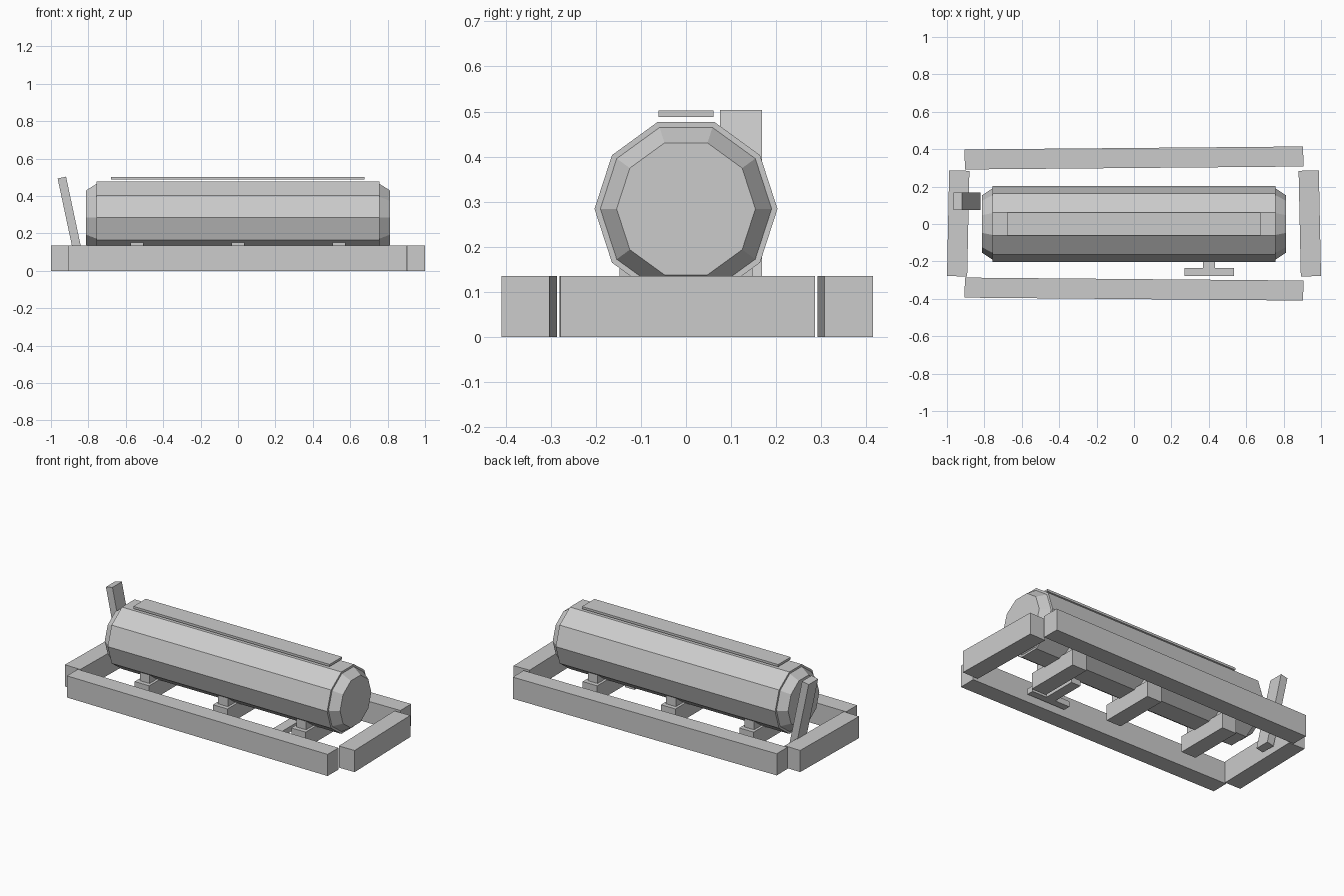
import bpy, bmesh, math
from mathutils import Matrix

if "Cube" in bpy.data.objects:
    bpy.data.objects.remove(bpy.data.objects["Cube"])

grey = bpy.data.materials.new("plain grey")
grey.diffuse_color = (0.6, 0.6, 0.6, 1)
grey.use_nodes = True
grey.node_tree.nodes["Principled BSDF"].inputs["Base Color"].default_value = grey.diffuse_color


def finish(name, bm):
    bmesh.ops.recalc_face_normals(bm, faces=bm.faces)
    me = bpy.data.meshes.new(name)
    bm.to_mesh(me)
    bm.free()
    me.materials.append(grey)
    ob = bpy.data.objects.new(name, me)
    bpy.context.collection.objects.link(ob)
    return ob


def box(name, centre, size, rot=(0, 0, 0)):
    bm = bmesh.new()
    bmesh.ops.create_cube(bm, size=1, matrix=Matrix.Diagonal((*size, 1)))
    ob = finish(name, bm)
    ob.location = centre
    ob.rotation_euler = [math.radians(a) for a in rot]
    return ob


def drum(name, stations, z=0.284, sides=10):
    """Ten-sided solid along x from (x, radius) stations."""
    bm = bmesh.new()
    rings = []
    for x, r in stations:
        rings.append([bm.verts.new((x, r * math.cos(2 * math.pi * i / sides),
                                    z + r * math.sin(2 * math.pi * i / sides)))
                      for i in range(sides)])
    for a, b in zip(rings, rings[1:]):
        for i in range(sides):
            j = (i + 1) % sides
            bm.faces.new((a[i], a[j], b[j], b[i]))
    bm.faces.new(rings[0])
    bm.faces.new(rings[-1])
    return finish(name, bm)


# Ground frame: long and short beams, each very slightly askew
box("back_beam", (0, 0.353, 0.0675), (1.81, 0.107, 0.135), (0, 0, 0.5))
box("front_beam", (0, -0.348, 0.0675), (1.81, 0.107, 0.135), (0, 0, -0.5))
box("left_beam", (-0.94, 0.003, 0.0675), (0.108, 0.565, 0.135), (0, 0, -1.2))
box("right_beam", (0.94, 0.003, 0.0675), (0.108, 0.565, 0.135), (0, 0, 1.2))

# Tank body with stepped, tapered end caps
drum("tank_body", [(-0.757, 0.203), (0.757, 0.203)])
for side, s in (("left", -1), ("right", 1)):
    drum(side + "_end_cap", [(s * 0.74, 0.19), (s * 0.757, 0.19), (s * 0.812, 0.154)])

# Strip along the top
box("top_strip", (-0.002, 0, 0.495), (1.354, 0.123, 0.014))

# Supports: wide foot with a narrower pad under the tank
for i, x in enumerate((-0.54, 0, 0.54)):
    box(f"support_foot_{i}", (x, 0, 0.05), (0.10, 0.35, 0.10))
    box(f"support_pad_{i}", (x, 0, 0.125), (0.067, 0.296, 0.07))

# Leaning lever at the left end
box("lever", (-0.892, 0.122, 0.264), (0.046, 0.093, 0.48), (0, -12, 0))

# Pedal: stem under the tank and cross bar
box("pedal_stem", (0.402, -0.13, 0.05), (0.064, 0.22, 0.035))
box("pedal_bar", (0.402, -0.256, 0.05), (0.266, 0.043, 0.035))
